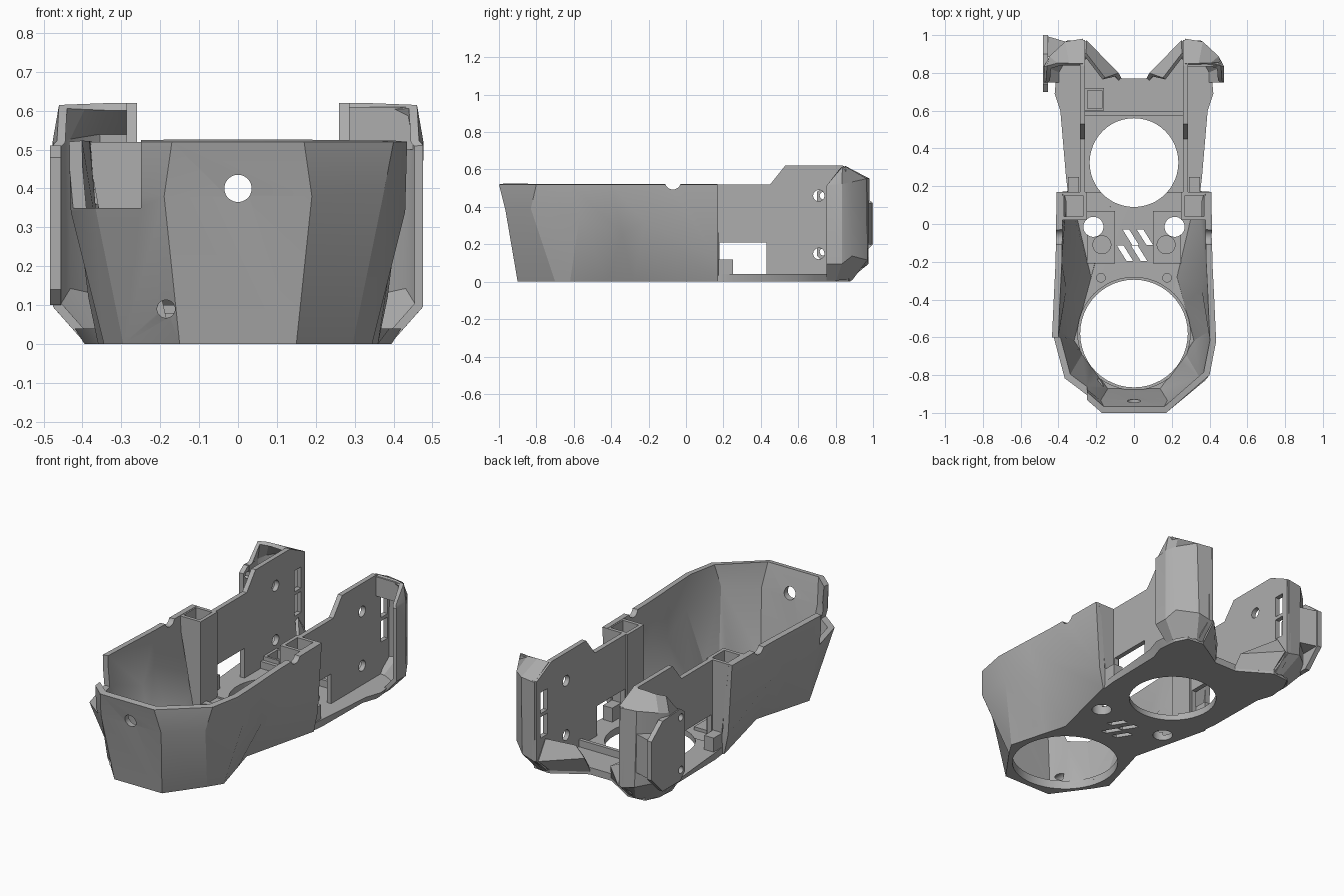
import bpy, bmesh, math
from mathutils import Matrix, Vector

if "Cube" in bpy.data.objects:
    bpy.data.objects.remove(bpy.data.objects["Cube"])

grey = bpy.data.materials.new("plain grey")
grey.use_nodes = True
color = (0.42, 0.42, 0.42, 1)
grey.diffuse_color = color
grey.node_tree.nodes["Principled BSDF"].inputs["Base Color"].default_value = color


def finish(name, bm):
    bmesh.ops.recalc_face_normals(bm, faces=bm.faces)
    mesh = bpy.data.meshes.new(name)
    bm.to_mesh(mesh)
    bm.free()
    mesh.materials.append(grey)
    ob = bpy.data.objects.new(name, mesh)
    bpy.context.collection.objects.link(ob)
    return ob


def loft(name, rings, closed=True, bottom=True, top=True):
    """Skin a stack of rings that have matching point counts."""
    bm = bmesh.new()
    rows = [[bm.verts.new(p) for p in ring] for ring in rings]
    n = len(rows[0])
    for low, high in zip(rows, rows[1:]):
        for i in range(n if closed else n - 1):
            j = (i + 1) % n
            bm.faces.new((low[i], low[j], high[j], high[i]))
    if bottom:
        bm.faces.new(rows[0])
    if top:
        bm.faces.new(rows[-1])
    return finish(name, bm)


def prism(name, outline, z0, z1):
    return loft(name, [[(x, y, z) for x, y in outline] for z in (z0, z1)])


def box(name, x0, x1, y0, y1, z0, z1):
    return prism(name, [(x0, y0), (x1, y0), (x1, y1), (x0, y1)], z0, z1)


def cyl(name, center, r, depth, axis="Z"):
    bm = bmesh.new()
    rot = Vector((0, 0, 1)).rotation_difference(
        {"X": Vector((1, 0, 0)), "Y": Vector((0, 1, 0)), "Z": Vector((0, 0, 1))}[axis])
    bmesh.ops.create_cone(bm, cap_ends=True, segments=48, radius1=r, radius2=r, depth=depth,
                          matrix=Matrix.Translation(center) @ rot.to_matrix().to_4x4())
    return finish(name, bm)


def bake(ob):
    deps = bpy.context.evaluated_depsgraph_get()
    mesh = bpy.data.meshes.new_from_object(ob.evaluated_get(deps))
    ob.modifiers.clear()
    ob.data = mesh


def thicken(ob, t, offset=-1):
    m = ob.modifiers.new("wall", "SOLIDIFY")
    m.thickness, m.offset, m.use_even_offset = t, offset, True
    bake(ob)


def cut(targets, cutters):
    for ob in targets:
        for c in cutters:
            m = ob.modifiers.new("cut", "BOOLEAN")
            m.operation, m.object, m.solver = "DIFFERENCE", c, "EXACT"
        bake(ob)
    for c in cutters:
        bpy.data.objects.remove(c)


def both(half):
    return half + [(-p[0],) + tuple(p[1:]) for p in reversed(half)]


def side(points, s):
    return [(p[0] * s,) + tuple(p[1:]) for p in points]


# Faceted front tub with a pinched waist, open at the back and the top
low = [(.36, .17, 0), (.25, -.28, 0), (.29, -.42, 0), (.345, -.62, 0), (.295, -.7, 0), (.15, -.9, 0)]
mid = [(.385, .17, .12), (.41, -.22, .32), (.39, -.34, .255), (.43, -.57, .34),
       (.375, -.83, .39), (.19, -.965, .38)]
rim = [(.41, .17, .52), (.415, -.2, .52), (.425, -.4, .52), (.435, -.62, .52),
       (.40, -.8, .52), (.17, -1, .52)]
tub = loft("front_tub", [both(low), both(mid), both(rim)], closed=False, top=False)
thicken(tub, .033)

# Rear floor plate with outer ledges, chamfered underneath
plan = [(.35, .165), (.36, .25), (.39, .6), (.42, .69), (.41, .8), (.35, .87), (.25, .88), (.07, .77)]
floor = loft("rear_floor", [both([(x - .025 if x > .38 else x, y, 0) for x, y in plan]),
                            both([(x, y, .04) for x, y in plan])])

# Raised pads beside the middle vents
pads = [box("floor_pad", *sorted((s * .1, s * .25)), -.21, .07, .03, .05) for s in (1, -1)]

# Large round openings, floor holes and slanted vents
holes = [cyl("cutter", (0, .325, 0), .235, .3), cyl("cutter", (0, -.58, 0), .285, .2)]
for s in (1, -1):
    holes.append(cyl("cutter", (s * .215, -.015, 0), .053, .3))
for x, y in ((-.06, -.03), (.015, -.03), (-.09, -.115), (-.015, -.115)):
    vent = [(x, y), (x + .035, y), (x + .085, y - .08), (x + .05, y - .08)]
    holes.append(prism("cutter", vent, -.1, .1))
cut([tub, floor] + pads, holes)

# Wall openings of the tub: sight hole, small hole, rim scallop, corner notch
cut([tub], [cyl("cutter", (0, -.98, .4), .035, .2, "Y"),
            cyl("cutter", (-.185, -.92, .09), .023, .2, "Y"),
            cyl("cutter", (0, -.07, .535), .042, 1.2, "X"),
            box("cutter", -.6, -.25, -1.1, -.6, .35, .7)])

# Lip around the front opening
lip = cyl("front_opening_lip", (0, -.58, .035), .3, .03)
cut([lip], [cyl("cutter", (0, -.58, .035), .285, .1)])

# Crossbar and frame on the rear floor
box("floor_crossbar", -.26, .26, .575, .595, .03, .08)
frame = box("floor_frame", -.26, -.16, .6, .72, .03, .1)
cut([frame], [box("cutter", -.245, -.17, .612, .708, .05, .2)])

for s, tag in ((1, "left"), (-1, "right")):
    # Thin upright side wall, profile in y and z, with window, screw holes and slots
    profile = [(.15, .02), (.15, .52), (.45, .52), (.53, .62), (.84, .62),
               (.975, .555), (.975, .1), (.88, .01)]
    wall = loft(tag + "_side_wall", [[(s * x, y, z) for y, z in profile] for x in (.26, .287)])
    cut([wall], [box("cutter", *sorted((s * .2, s * .4)), .18, .43, .04, .21)]
        + [cyl("cutter", (s * .27, .71, z), .03, .2, "X") for z in (.46, .15)]
        + [box("cutter", *sorted((s * .2, s * .4)), .88, .94, z, z + .12) for z in (.22, .36)])
    box(tag + "_ledge_block", *sorted((s * .29, s * .35)), .165, .25, .03, .12)

    # Hollow post at the rear corner of the tub
    foot = [(.25, .02, .03), (.3, .02, .03), (.335, .17, .03), (.25, .17, .03)]
    head = [(.25, .02, .52), (.39, .02, .52), (.39, .17, .52), (.25, .17, .52)]
    post = loft(tag + "_post", [side(foot, s), side(head, s)])
    cut([post], [box("cutter", *sorted((s * .27, s * .37)), .04, .15, .36, .6)])

    # Bosses inside the tub
    cyl(tag + "_boss", (s * .17, -.11, .045), .05, .04)
    boss = cyl(tag + "_screw_boss", (s * .175, -.285, .035), .025, .02)

    # Curved rear guard with a sloping cap
    base = [(.25, .86, .015), (.30, .88, .015), (.36, .85, .015), (.39, .8, .015), (.39, .75, .015)]
    waist = [(.27, .965, .1), (.35, .96, .12), (.44, .88, .14), (.465, .83, .1), (.465, .75, .1)]
    chest = [(.27, .97, .545), (.36, .955, .545), (.44, .88, .53), (.465, .83, .52), (.465, .75, .51)]
    crown = [(.27, .845, .61), (.34, .845, .61), (.4, .845, .61), (.45, .83, .61), (.455, .76, .52)]
    guard = loft(tag + "_rear_guard", [side(r, s) for r in (base, waist, chest, crown)],
                 closed=False, bottom=False, top=False)
    thicken(guard, .022, 0)

    # Sloping wedge between the floor and the guard
    wedge = loft(tag + "_wedge",
                 [side(r, s) for r in ([(.07, .76, .02), (.25, .87, .02)],
                                       [(.09, .79, .1), (.26, .965, .1)],
                                       [(.16, .77, .14), (.26, .9, .2)])],
                 closed=False, bottom=False, top=False)
    thicken(wedge, .02, 0)

# Closing plate below one cap
box("guard_front_plate", .28, .45, .835, .855, .5, .61)

# Outer hinge plate on the other guard
outline = [(.7, .14), (.7, .48), (.74, .51), (.9, .5), (1, .42), (1, .2), (.9, .1), (.74, .1)]
plate = loft("hinge_plate", [[(x, y, z) for y, z in outline] for x in (-.483, -.455)])
cut([plate], [cyl("cutter", (-.47, .735, z), .02, .2, "X") for z in (.16, .46)])
prism("hinge_web", [(-.48, 1), (-.36, .965), (-.44, .89), (-.48, .87)], .2, .42)

# Soft shading with crisp edges
bpy.ops.object.select_all(action="DESELECT")
for ob in bpy.context.collection.objects:
    if ob.type == "MESH":
        ob.select_set(True)
        bpy.context.view_layer.objects.active = ob
bpy.ops.object.shade_smooth_by_angle(angle=math.radians(22))
